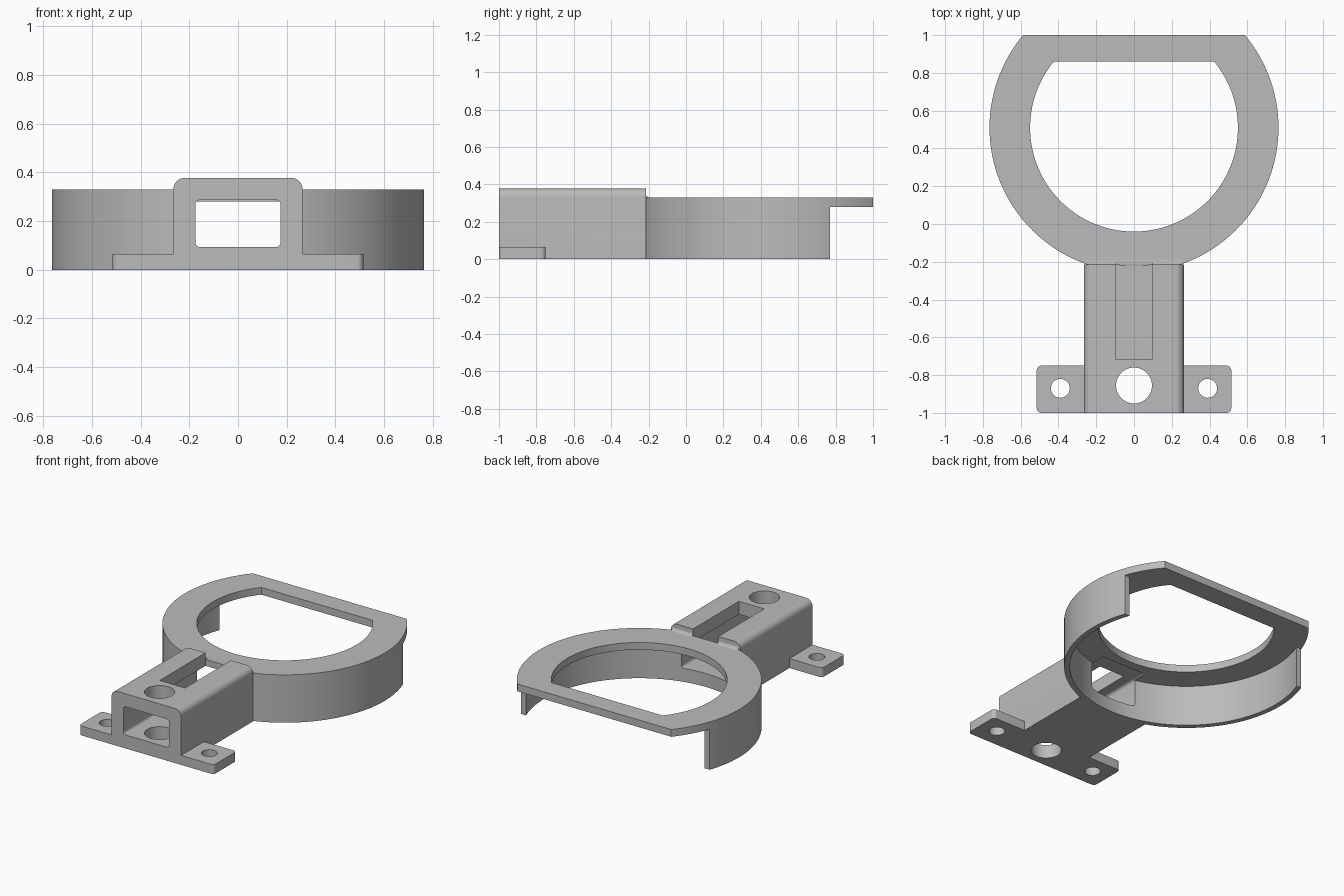
import bpy, bmesh
from math import sin, cos, pi, sqrt, asin
from mathutils import Vector

cube = bpy.data.objects.get("Cube")
if cube:
    bpy.data.objects.remove(cube, do_unlink=True)

grey = bpy.data.materials.new("grey plastic")
grey.use_nodes = True
grey.diffuse_color = (0.5, 0.5, 0.5, 1)
grey.node_tree.nodes["Principled BSDF"].inputs["Base Color"].default_value = (0.5, 0.5, 0.5, 1)

RING_Y, OUTER, INNER, CAVITY = 0.51, 0.765, 0.55, 0.73


def arc(cx, cy, r, a0, a1, n):
    return [(cx + r * cos(a0 + (a1 - a0) * i / n), cy + r * sin(a0 + (a1 - a0) * i / n))
            for i in range(n + 1)]


def circle(cx, cy, r, n=64):
    return arc(cx, cy, r, 0, 2 * pi, n)[:-1]


def d_shape(r, flat_y):
    """Circle around the ring centre, cut off straight at flat_y."""
    a = asin((flat_y - RING_Y) / r)
    return arc(0, RING_Y, r, pi - a, 2 * pi + a, 128)


def rounded_rect(x0, x1, y0, y1, low, high):
    """Rectangle with one radius for the low corners and one for the high ones."""
    pts = []
    for cx, cy, r, a in ((x1, y1, high, 0), (x0, y1, high, 1), (x0, y0, low, 2), (x1, y0, low, 3)):
        if r == 0:
            pts.append((cx, cy))
            continue
        ox = cx - r if cx == x1 else cx + r
        oy = cy - r if cy == y1 else cy + r
        pts += arc(ox, oy, r, a * pi / 2, (a + 1) * pi / 2, 8)
    return pts


def prism(name, pts, lo, hi, axis="z"):
    """Extrude a closed outline along an axis."""
    place = {"z": lambda u, v, w: (u, v, w),
             "y": lambda u, v, w: (u, w, v),
             "x": lambda u, v, w: (w, u, v)}[axis]
    bm = bmesh.new()
    face = bm.faces.new([bm.verts.new(place(u, v, lo)) for u, v in pts])
    top = bmesh.ops.extrude_face_region(bm, geom=[face])["geom"]
    bmesh.ops.translate(bm, vec=Vector(place(0, 0, hi - lo)),
                        verts=[g for g in top if isinstance(g, bmesh.types.BMVert)])
    bmesh.ops.recalc_face_normals(bm, faces=bm.faces)
    mesh = bpy.data.meshes.new(name)
    bm.to_mesh(mesh)
    bm.free()
    mesh.materials.append(grey)
    obj = bpy.data.objects.new(name, mesh)
    bpy.context.collection.objects.link(obj)
    return obj


def combine(target, tool, operation):
    """Apply a boolean and remove the tool."""
    mod = target.modifiers.new("boolean", "BOOLEAN")
    mod.operation, mod.solver, mod.object = operation, "EXACT", tool
    bpy.ops.object.select_all(action="DESELECT")
    bpy.context.view_layer.objects.active = target
    target.select_set(True)
    bpy.ops.object.modifier_apply(modifier=mod.name)
    bpy.data.objects.remove(tool, do_unlink=True)


# Ring with the flat back, arm and mounting tabs
mount = prism("ring_mount", d_shape(OUTER, 1.0), 0, 0.33)
combine(mount, prism("arm", rounded_rect(-0.265, 0.265, 0, 0.377, 0, 0.045),
                     -1, -0.215, "y"), "UNION")
combine(mount, prism("tabs", rounded_rect(-0.515, 0.515, -1, -0.75, 0.025, 0.025),
                     0, 0.065), "UNION")

# Small fillet where the arm meets the ring top
fillet = [(-0.23, 0.32), (-0.195, 0.32)] + arc(-0.195, 0.35, 0.02, 1.5 * pi, pi, 6) + [(-0.23, 0.35)]
combine(mount, prism("fillet", fillet, -0.255, 0.255, "x"), "UNION")

# Hollow underside, open back and ring opening
combine(mount, prism("cavity", circle(0, RING_Y, CAVITY, 128), -0.1, 0.28), "DIFFERENCE")
combine(mount, prism("back_gap", rounded_rect(-1, 1, 0.77, 1.2, 0, 0), -0.1, 0.28), "DIFFERENCE")
combine(mount, prism("opening", d_shape(INNER, 0.86), 0.2, 0.5), "DIFFERENCE")

# Channel through the arm into the ring
combine(mount, prism("channel", rounded_rect(-0.175, 0.175, 0.093, 0.287, 0.02, 0.02),
                     -1.1, -0.1, "y"), "DIFFERENCE")

# Slot in the arm top, running out above the ring plate
combine(mount, prism("slot", rounded_rect(-0.097, 0.097, -0.715, -0.215, 0, 0),
                     0.2, 0.5), "DIFFERENCE")
combine(mount, prism("slot_end", rounded_rect(-0.097, 0.097, -0.3, -0.15, 0, 0),
                     0.3302, 0.5), "DIFFERENCE")

# Vertical holes
for x, y, r in ((0, -0.855, 0.095), (-0.39, -0.87, 0.05), (0.39, -0.87, 0.05)):
    combine(mount, prism("hole", circle(x, y, r), -0.1, 0.5), "DIFFERENCE")

bpy.ops.object.shade_smooth_by_angle(angle=0.5)
